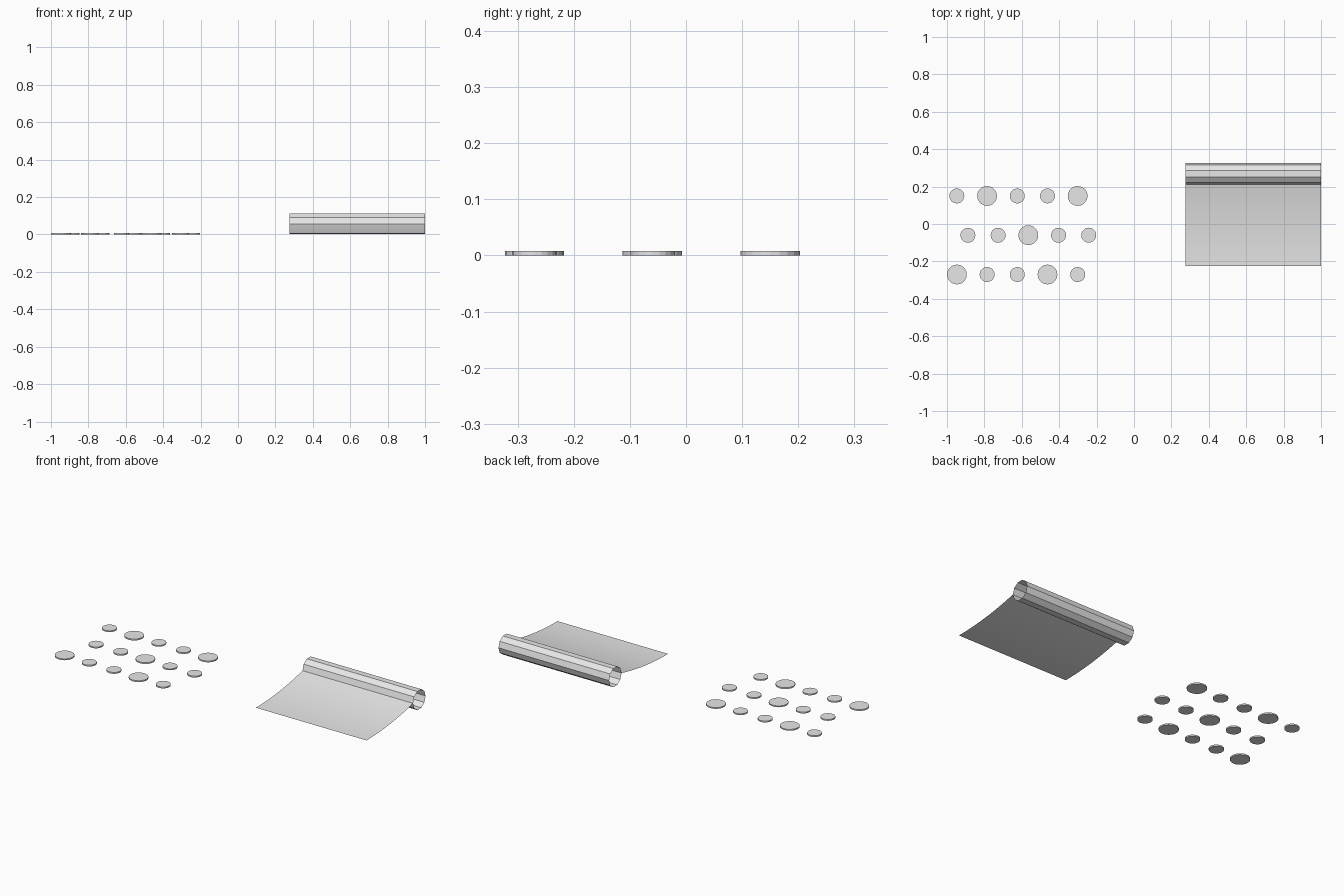
import bpy, bmesh, math

cube = bpy.data.objects.get("Cube")
if cube:
    bpy.data.objects.remove(cube, do_unlink=True)

grey = bpy.data.materials.new("light_grey")
grey.use_nodes = True
colour = (0.8, 0.8, 0.8, 1)
grey.diffuse_color = colour
grey.node_tree.nodes["Principled BSDF"].inputs["Base Color"].default_value = colour


def finish(name, bm, angle):
    """Turn a bmesh into a shaded, coloured object."""
    mesh = bpy.data.meshes.new(name)
    bm.to_mesh(mesh)
    bm.free()
    mesh.materials.append(grey)
    obj = bpy.data.objects.new(name, mesh)
    bpy.context.collection.objects.link(obj)
    bpy.ops.object.select_all(action="DESELECT")
    obj.select_set(True)
    bpy.context.view_layer.objects.active = obj
    bpy.ops.object.shade_smooth_by_angle(angle=math.radians(angle))
    return obj


def disc(name, x, y, radius, height=0.008):
    bm = bmesh.new()
    bmesh.ops.create_cone(bm, cap_ends=True, segments=20, radius1=radius,
                          radius2=radius, depth=height)
    bmesh.ops.translate(bm, verts=bm.verts, vec=(x, y, height / 2))
    finish(name, bm, 10)


# Three staggered rows of discs; the larger ones sit at the listed columns
PITCH = 0.1615
rows = [(-0.947, -0.27, (0, 3)), (-0.888, -0.06, (2,)), (-0.947, 0.15, (1, 4))]
for r, (start, y, large) in enumerate(rows):
    for c in range(5):
        radius = 0.053 if c in large else 0.04
        disc(f"disc_{r + 1}_{c + 1}", start + c * PITCH, y, radius)

# Thin sheet: a gentle ramp that meets a ten-sided roll at the back
X0, X1 = 0.275, 1.0
CY, CZ, R, SIDES = 0.269, 0.057, 0.058, 10
FRONT, LOW, STEPS = -0.225, 0.004, 12
ramp = []
for i in range(STEPS + 1):
    t = i / STEPS
    ramp.append((FRONT + t * (CY - R - FRONT), LOW + (CZ - LOW) * t * t))
roll = []
for i in range(SIDES):
    a = math.pi - i * math.tau / SIDES
    roll.append((CY + R * math.cos(a), CZ + R * math.sin(a)))


def sweep(name, profile, closed, angle):
    """Stretch a y-z profile along x as a single-layer surface."""
    bm = bmesh.new()
    pairs = [[bm.verts.new((x, y, z)) for x in (X0, X1)] for y, z in profile]
    following = pairs[1:] + (pairs[:1] if closed else [])
    for (a, b), (c, d) in zip(pairs, following):
        bm.faces.new((a, b, d, c))
    finish(name, bm, angle)


sweep("sheet", ramp, False, 30)
sweep("sheet_roll", roll, True, 20)
